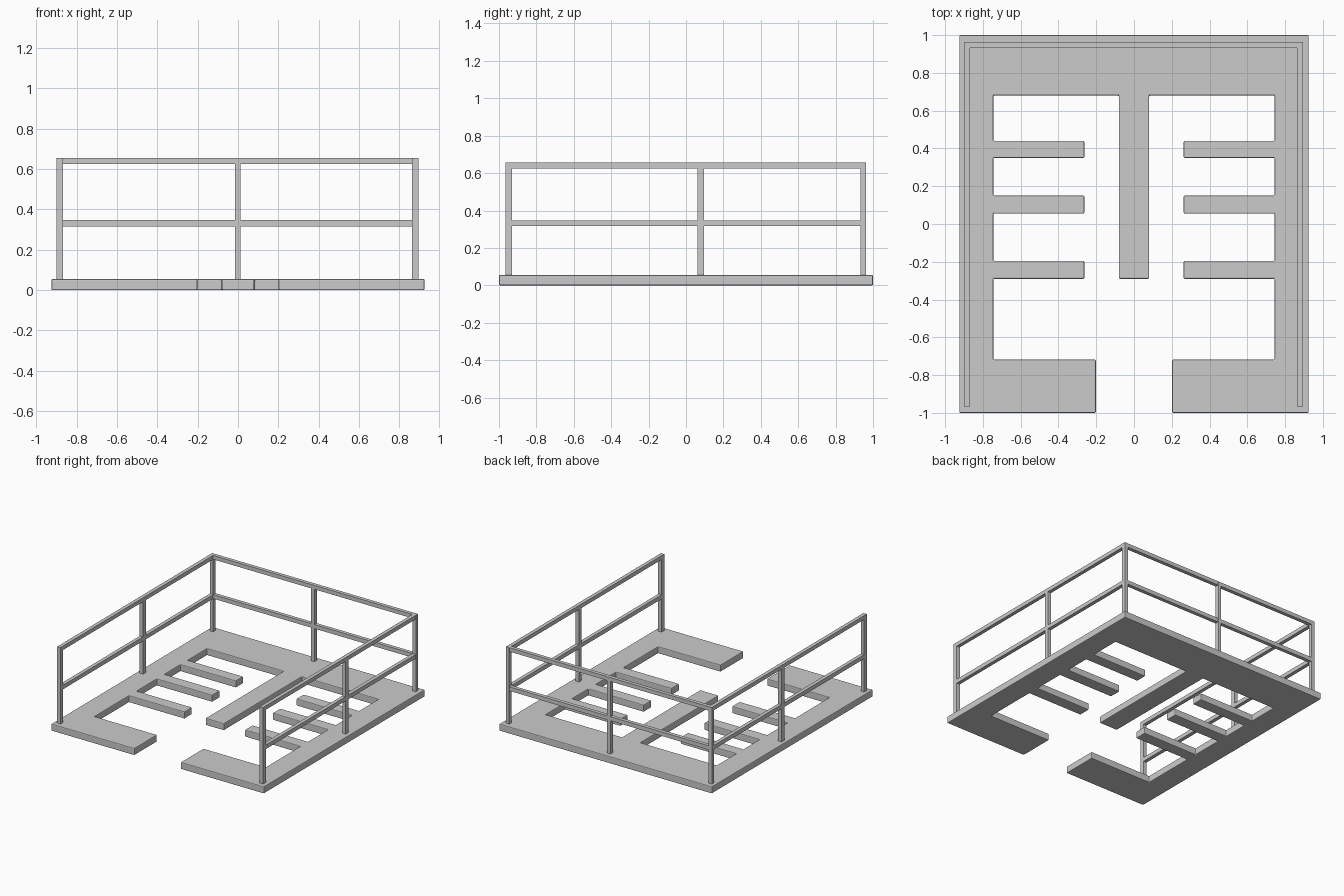
import bpy, bmesh

if "Cube" in bpy.data.objects:
    bpy.data.objects.remove(bpy.data.objects["Cube"])


def prism(name, outline, z0, z1, bevel=0.0):
    """Extrude a flat outline from z0 to z1."""
    bm = bmesh.new()
    face = bm.faces.new([bm.verts.new((x, y, z0)) for x, y in outline])
    ext = bmesh.ops.extrude_face_region(bm, geom=[face])
    for v in ext["geom"]:
        if isinstance(v, bmesh.types.BMVert):
            v.co.z = z1
    bmesh.ops.recalc_face_normals(bm, faces=bm.faces)
    me = bpy.data.meshes.new(name)
    bm.to_mesh(me)
    bm.free()
    ob = bpy.data.objects.new(name, me)
    bpy.context.collection.objects.link(ob)
    if bevel:
        mod = ob.modifiers.new("soft_edges", "BEVEL")
        mod.width, mod.segments = bevel, 2
    return ob


def rect(x0, x1, y0, y1):
    return [(x0, y0), (x1, y0), (x1, y1), (x0, y1)]


# Floor: right half of the outline, from the tongue tip round to the back
half = [(0.08, -0.29), (0.08, 0.68), (0.745, 0.68)]
for y0, y1 in ((0.35, 0.44), (0.055, 0.15), (-0.29, -0.195)):
    half += [(0.745, y1), (0.263, y1), (0.263, y0), (0.745, y0)]
half += [(0.745, -0.718), (0.202, -0.718), (0.202, -1), (0.925, -1), (0.925, 1)]
prism("floor_plate", half + [(-x, y) for x, y in reversed(half)], 0, 0.055, 0.006)

# Handrail and middle rail: U-shaped bars open at the front
XL, XR, YB, YF, W = -0.899, 0.894, 0.963, -0.965, 0.030
e = 0.001
u_shape = [(XL + e, YF + e), (XL + e, YB - e), (XR - e, YB - e), (XR - e, YF + e),
           (XR - W, YF + e), (XR - W, YB - W), (XL + W, YB - W), (XL + W, YF + e)]
prism("top_rail", u_shape, 0.625, 0.656)
prism("middle_rail", u_shape, 0.316, 0.348)

# Posts: three down each side, one in the middle of the back
for side, x in (("left", XL), ("right", XR - W)):
    for place, y0, y1 in (("front", YF, YF + 0.034), ("middle", 0.062, 0.096), ("back", YB - W, YB)):
        prism(f"{side}_{place}_post", rect(x, x + W, y0, y1), 0.05, 0.655)
prism("back_centre_post", rect(-0.016, 0.012, YB - W, YB), 0.05, 0.655)
